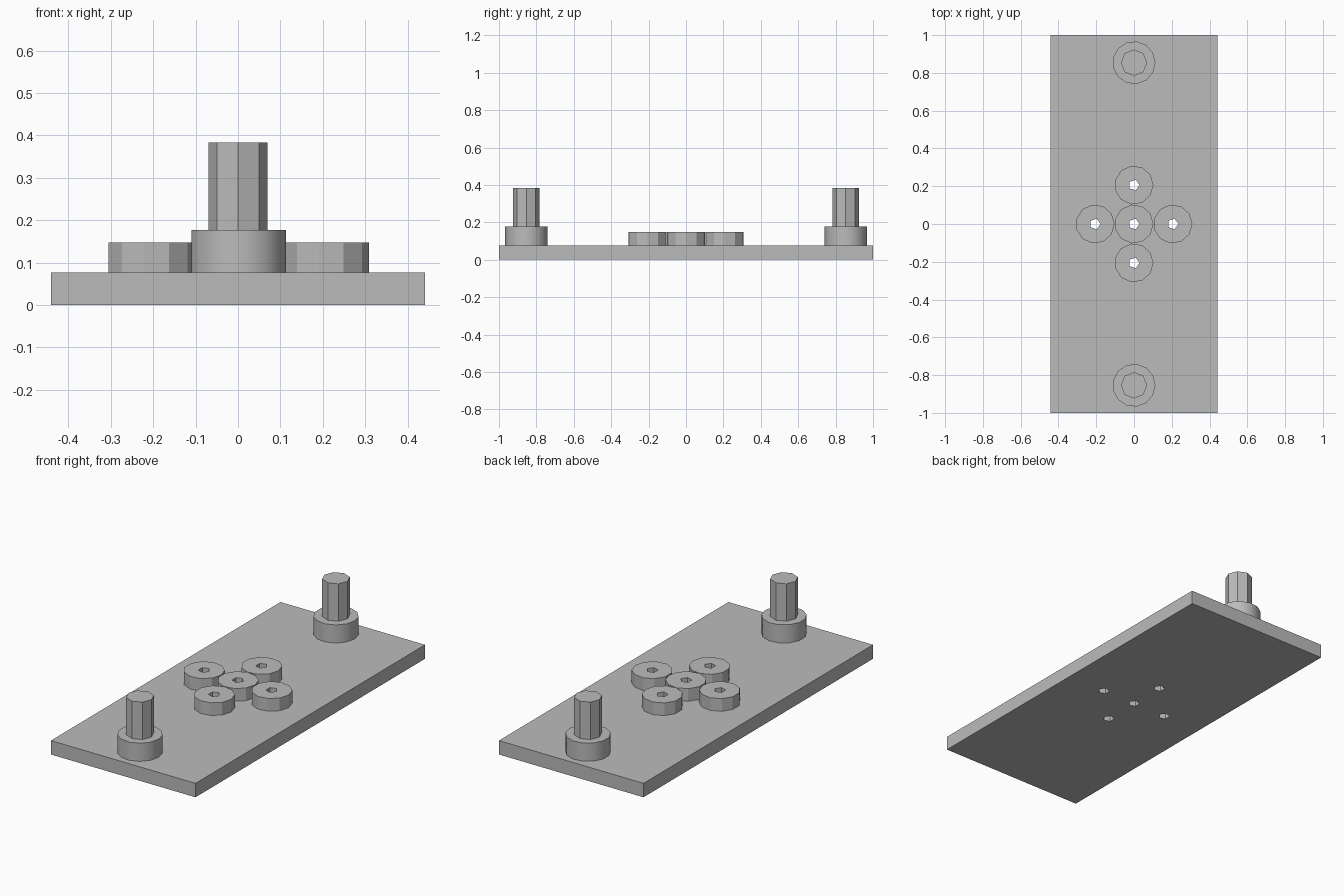
import bpy, bmesh, math
from mathutils import Matrix

if "Cube" in bpy.data.objects:
    bpy.data.objects.remove(bpy.data.objects["Cube"], do_unlink=True)

grey = bpy.data.materials.new("plain_grey")
grey.use_nodes = True
COLOR = (0.5, 0.5, 0.5, 1)
grey.diffuse_color = COLOR
grey.node_tree.nodes["Principled BSDF"].inputs["Base Color"].default_value = COLOR

PLATE_TOP = 0.077
BOSS_TOP = 0.147
COLLAR_TOP = 0.177
PEG_TOP = 0.383
PITCH = 0.206      # spacing of the drilled bosses
PEG_Y = 0.854


def finish(name, bm):
    bmesh.ops.recalc_face_normals(bm, faces=bm.faces)
    mesh = bpy.data.meshes.new(name)
    bm.to_mesh(mesh)
    bm.free()
    mesh.materials.append(grey)
    obj = bpy.data.objects.new(name, mesh)
    bpy.context.scene.collection.objects.link(obj)
    return obj


def prism(bm, x, y, radius, sides, z0, z1):
    """Upright prism with its first corner toward +x."""
    ring = [bm.verts.new((x + radius * math.cos(math.tau * i / sides),
                          y + radius * math.sin(math.tau * i / sides), z0))
            for i in range(sides)]
    base = bm.faces.new(ring)
    top = bmesh.ops.extrude_face_region(bm, geom=[base], use_keep_orig=True)["geom"]
    for v in top:
        if isinstance(v, bmesh.types.BMVert):
            v.co.z = z1


def prism_object(name, *args):
    bm = bmesh.new()
    prism(bm, *args)
    return finish(name, bm)


# Drill helper: all five five-sided through holes
spots = {"center": (0, 0), "left": (PITCH, 0), "right": (-PITCH, 0),
         "back": (0, PITCH), "front": (0, -PITCH)}
bm = bmesh.new()
for x, y in spots.values():
    prism(bm, x, y, 0.0294, 5, -0.1, 0.3)
drill = finish("hole_cutter", bm)
drill.hide_render = True


def drill_holes(obj):
    mod = obj.modifiers.new("holes", 'BOOLEAN')
    mod.object = drill
    mod.operation = 'DIFFERENCE'
    mod.solver = 'EXACT'
    bpy.context.view_layer.update()
    graph = bpy.context.evaluated_depsgraph_get()
    mesh = bpy.data.meshes.new_from_object(obj.evaluated_get(graph))
    obj.modifiers.clear()
    obj.data = mesh


# Base plate
bm = bmesh.new()
size = Matrix.Diagonal((0.882, 2, PLATE_TOP, 1))
bmesh.ops.create_cube(bm, size=1, matrix=Matrix.Translation((0, 0, PLATE_TOP / 2)) @ size)
drill_holes(finish("base_plate", bm))

# Five drilled bosses in a cross
for side, (x, y) in spots.items():
    drill_holes(prism_object(side + "_boss", x, y, 0.103, 11, PLATE_TOP, BOSS_TOP))
bpy.data.objects.remove(drill, do_unlink=True)

# Collar and peg at each end
for side, y in (("front", -PEG_Y), ("back", PEG_Y)):
    collar = prism_object(side + "_collar", 0, y, 0.1135, 13, PLATE_TOP, COLLAR_TOP)
    prism_object(side + "_peg", 0, y, 0.07, 8, COLLAR_TOP, PEG_TOP)
    bpy.ops.object.select_all(action='DESELECT')
    collar.select_set(True)
    bpy.context.view_layer.objects.active = collar
    bpy.ops.object.shade_smooth_by_angle(angle=math.radians(30))
